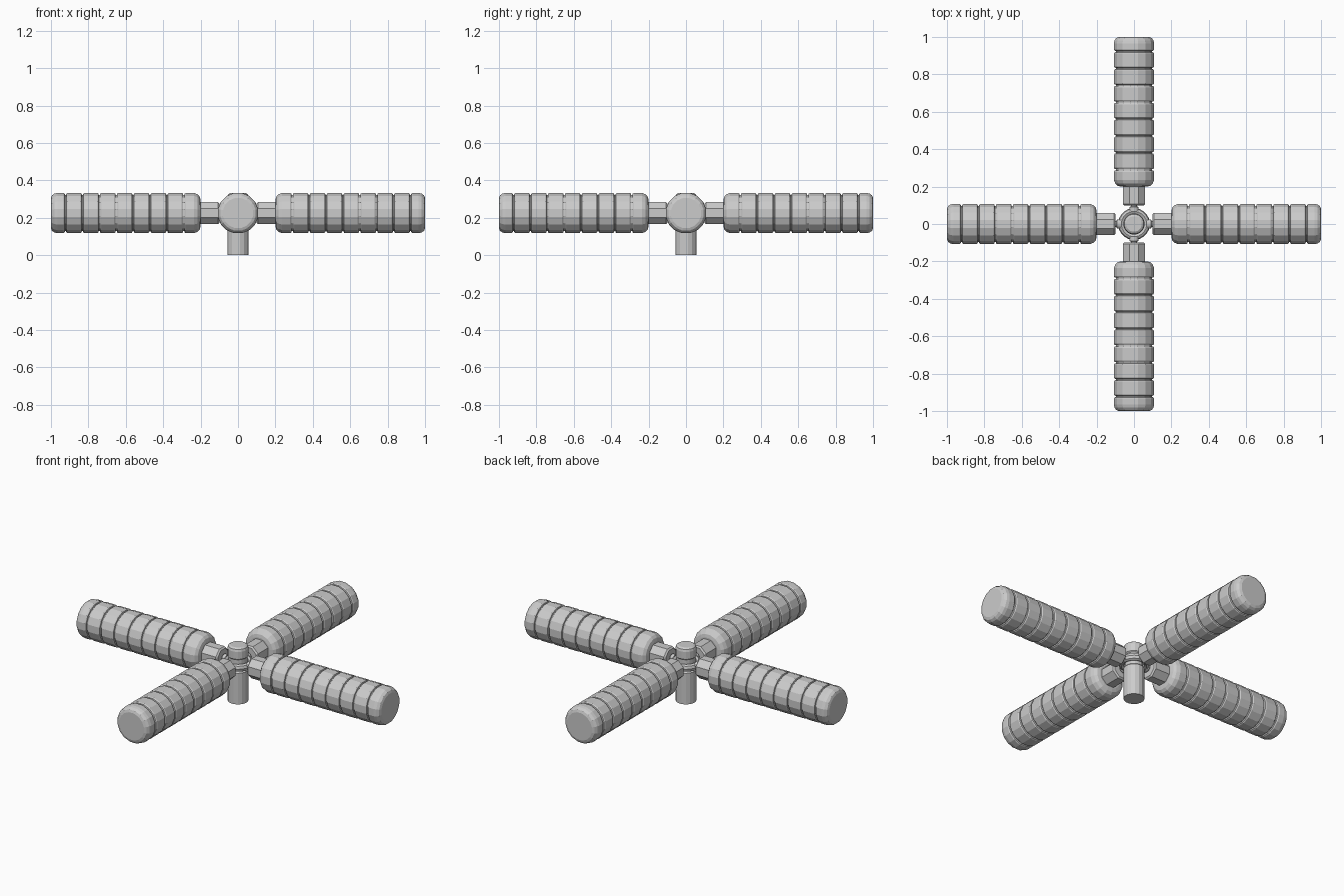
import bpy, math
from mathutils import Matrix

if "Cube" in bpy.data.objects:
    bpy.data.objects.remove(bpy.data.objects["Cube"])

AXIS_Z = 0.225


def lathe(name, profile, sides, matrix=Matrix(), closed=False):
    """Revolve (radius, height) points about z; cap the ends unless closed into a ring."""
    verts, faces = [], []
    for r, h in profile:
        for i in range(sides):
            a = 2 * math.pi * (i + 0.5) / sides
            verts.append(matrix @ Matrix.Translation((r * math.cos(a), r * math.sin(a), h)).translation)
    n = len(profile)
    for k in range(n if closed else n - 1):
        b, t = k * sides, (k + 1) % n * sides
        for i in range(sides):
            j = (i + 1) % sides
            faces.append((b + i, b + j, t + j, t + i))
    if not closed:
        faces.append(tuple(reversed(range(sides))))
        faces.append(tuple(range((n - 1) * sides, n * sides)))
    mesh = bpy.data.meshes.new(name)
    mesh.from_pydata(verts, [], faces)
    obj = bpy.data.objects.new(name, mesh)
    bpy.context.collection.objects.link(obj)
    return obj


# Ribbed grip profile: rounded ends, shallow grooves between nine ribs
R = 0.11
grip = [(0.07, 0.2), (0.088, 0.204), (0.102, 0.216), (R, 0.236)]
for k in range(8):
    g = 0.29 + k * 0.0903
    grip += [(R, g - 0.011), (R - 0.004, g - 0.005), (R - 0.011, g - 0.003),
             (R - 0.011, g + 0.003), (R - 0.004, g + 0.005), (R, g + 0.011)]
grip += [(R, 0.966), (0.106, 0.982), (0.096, 0.995), (0.082, 1.0)]

# Four arms, each with a grip, an octagonal neck and a thin link to the hub
for i, side in enumerate(("right", "back", "left", "front")):
    m = (Matrix.Translation((0, 0, AXIS_Z)) @ Matrix.Rotation(i * math.pi / 2, 4, 'Z')
         @ Matrix.Rotation(math.pi / 2, 4, 'Y'))
    lathe(side + "_grip", grip, 16, m)
    lathe(side + "_neck", [(0.054, 0.098), (0.063, 0.106), (0.063, 0.21)], 8, m)
    lathe(side + "_link", [(0.026, 0.07), (0.026, 0.09), (0.017, 0.094), (0.017, 0.11)], 12, m)

# Central post: lower peg, narrow waist and rounded cap
lathe("centre_post", [(0.057, 0), (0.057, 0.185), (0.05, 0.192), (0.05, 0.262), (0.057, 0.268),
                      (0.057, 0.312), (0.053, 0.325), (0.042, 0.332)], 16)

# Hub ring around the waist
ring = [(0.068 + 0.017 * math.cos(a * math.pi / 4), AXIS_Z - 0.003 + 0.022 * math.sin(a * math.pi / 4))
        for a in range(8)]
lathe("hub_ring", ring, 24, closed=True)
